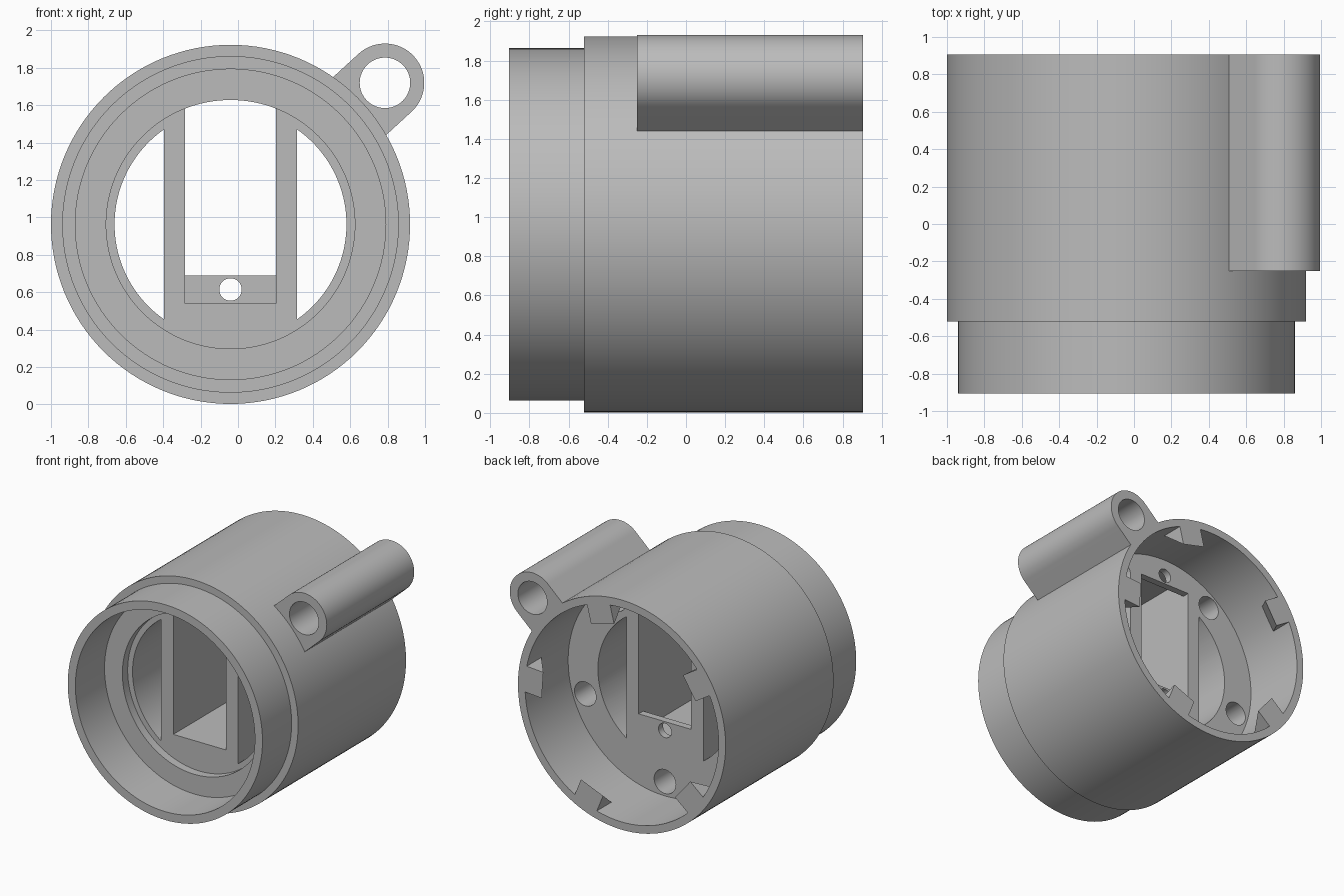
import bpy, bmesh, math
from math import sin, cos, pi, radians

if "Cube" in bpy.data.objects:
    bpy.data.objects.remove(bpy.data.objects["Cube"])

CX, CZ = -0.04, 0.963      # axis of the housing
BACK, FRONT = 0.905, -0.905
STEP, LIP, FLOOR = -0.52, -0.45, 0.335

grey = bpy.data.materials.new("plain grey")
grey.use_nodes = True
grey.diffuse_color = (0.5, 0.5, 0.5, 1)
grey.node_tree.nodes["Principled BSDF"].inputs["Base Color"].default_value = (0.5, 0.5, 0.5, 1)


def prism(name, outline, y0, y1):
    """Extrude an outline, given around the housing axis, from y0 to y1."""
    bm = bmesh.new()
    rings = [[bm.verts.new((CX + u, y, CZ + v)) for u, v in outline] for y in (y0, y1)]
    n = len(outline)
    for ring in rings:
        bm.faces.new(ring)
    for i in range(n):
        j = (i + 1) % n
        bm.faces.new((rings[0][i], rings[0][j], rings[1][j], rings[1][i]))
    return finish(name, bm)


def finish(name, bm):
    bmesh.ops.recalc_face_normals(bm, faces=bm.faces)
    mesh = bpy.data.meshes.new(name)
    bm.to_mesh(mesh)
    bm.free()
    mesh.materials.append(grey)
    obj = bpy.data.objects.new(name, mesh)
    bpy.context.collection.objects.link(obj)
    return obj


def arc(r, a0, a1, n, u=0, v=0):
    return [(u + r * cos(a0 + (a1 - a0) * i / n), v + r * sin(a0 + (a1 - a0) * i / n))
            for i in range(n + 1)]


def disc(name, r, y0, y1, u=0, v=0, n=128):
    return prism(name, arc(r, 0, 2 * pi, n, u, v)[:-1], y0, y1)


def box(name, u, v0, v1, y0, y1):
    return prism(name, [(-u, v0), (u, v0), (u, v1), (-u, v1)], y0, y1)


def activate(obj):
    bpy.ops.object.select_all(action='DESELECT')
    obj.select_set(True)
    bpy.context.view_layer.objects.active = obj


def cut(obj, *cutters):
    activate(obj)
    for cutter in cutters:
        mod = obj.modifiers.new("cut", 'BOOLEAN')
        mod.operation, mod.solver, mod.object = 'DIFFERENCE', 'EXACT', cutter
        bpy.ops.object.modifier_apply(modifier=mod.name)
        bpy.data.objects.remove(cutter)


def smooth(obj):
    activate(obj)
    bpy.ops.object.shade_smooth_by_angle(angle=radians(30))


# Stepped housing, turned around the y axis, with a solid web inside
profile = [(0, STEP), (0.83, STEP), (0.83, FRONT), (0.90, FRONT), (0.90, STEP),
           (0.96, STEP), (0.96, BACK), (0.895, BACK), (0.895, FLOOR), (0, FLOOR)]
bm = bmesh.new()
points = [bm.verts.new((CX + r, y, CZ)) for r, y in profile]
edges = [bm.edges.new(pair) for pair in zip(points, points[1:])]
bmesh.ops.spin(bm, geom=points + edges, cent=(CX, 0, CZ), axis=(0, 1, 0),
               angle=2 * pi, steps=128)
bmesh.ops.remove_doubles(bm, verts=bm.verts, dist=0.0005)
housing = finish("housing", bm)

# Front recess and the deep slot with a thin ledge at its back
cut(housing,
    disc("recess", 0.665, STEP - 0.1, LIP),
    box("slot_pocket", 0.2425, -0.423, 0.83, LIP - 0.0005, FLOOR - 0.06),
    box("slot_window", 0.2425, -0.274, 0.68, LIP + 0.2, FLOOR + 0.1))

# Side openings: circle segments beside the two bars
half = math.acos(0.355 / 0.62)
for mid in (0, pi):
    cut(housing, prism("side_opening", arc(0.62, mid - half, mid + half, 48),
                       LIP - 0.05, FLOOR + 0.1))

# Screw holes through the ledges
for v in (-0.348, 0.754):
    cut(housing, disc("screw_hole", 0.06, FLOOR - 0.2, FLOOR + 0.1, 0, v, 32))

# Five blind round sockets in the back of the web
for k in range(5):
    a = radians(54 + 72 * k)
    cut(housing, disc("socket", 0.1, FLOOR - 0.35, FLOOR + 0.1,
                      0.775 * cos(a), 0.775 * sin(a), 48))
smooth(housing)

# Side tube: rounded lug with a through hole
lean, reach = radians(42.5), 1.12
lu, lv = reach * cos(lean), reach * sin(lean)
outline = arc(0.21, lean - pi / 2, lean + pi / 2, 48, lu, lv)
for side in (1, -1):
    outline.append((0.905 * cos(lean) - side * 0.21 * sin(lean),
                    0.905 * sin(lean) + side * 0.21 * cos(lean)))
tube = prism("side_tube", outline, -0.25, BACK)
cut(tube, disc("tube_hole", 0.135, -0.5, BACK + 0.2, lu, lv, 64))
smooth(tube)

# Five wedge tabs inside the back rim, flat behind and sloped underneath
for k in range(5):
    a = radians(76 + 72 * k)
    bm = bmesh.new()
    ends = []
    for w in (-0.11, 0.11):
        ends.append([bm.verts.new((CX + r * cos(a) - w * sin(a), y,
                                   CZ + r * sin(a) + w * cos(a)))
                     for r, y in ((0.91, BACK), (0.735, BACK), (0.91, BACK - 0.22))])
    bm.faces.new(ends[0])
    bm.faces.new(ends[1])
    for i in range(3):
        j = (i + 1) % 3
        bm.faces.new((ends[0][i], ends[0][j], ends[1][j], ends[1][i]))
    finish(f"rim_tab_{k + 1}", bm)
